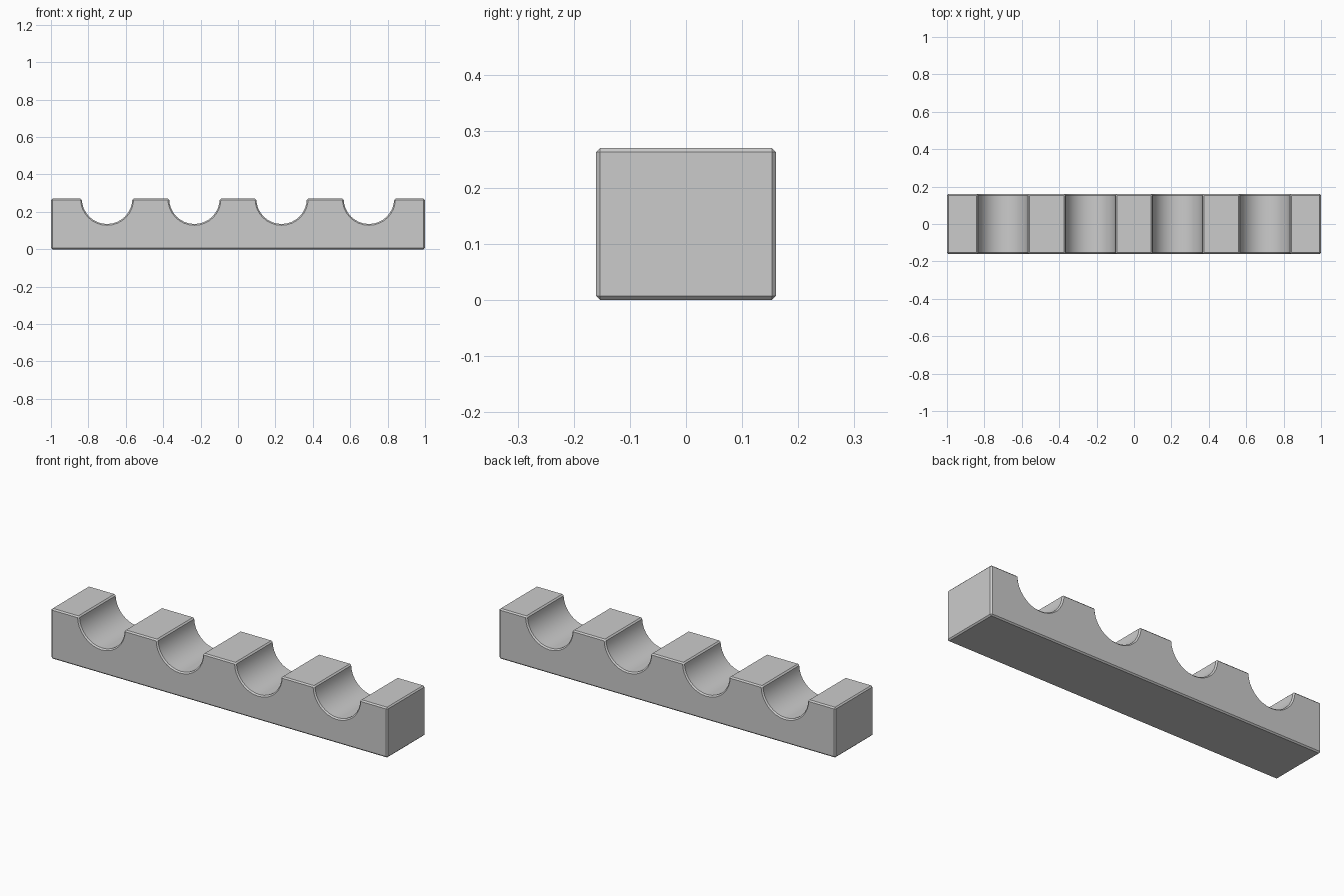
import bpy, bmesh
from math import pi, cos, sin

if "Cube" in bpy.data.objects:
    bpy.data.objects.remove(bpy.data.objects["Cube"])

HEIGHT, HALF_DEPTH = 0.27, 0.16
RADIUS, SEGMENTS = 0.135, 16
CENTRES = (-0.7, -0.233, 0.233, 0.7)

# Side profile: flat base, top edge scooped by four half-round grooves
profile = [(1, HEIGHT), (1, 0), (-1, 0), (-1, HEIGHT)]
for cx in CENTRES:
    for i in range(SEGMENTS + 1):
        a = pi + pi * i / SEGMENTS
        profile.append((cx + RADIUS * cos(a), HEIGHT + RADIUS * sin(a)))

# Extrude the profile through the depth
bm = bmesh.new()
face = bm.faces.new([bm.verts.new((x, -HALF_DEPTH, z)) for x, z in profile])
result = bmesh.ops.extrude_face_region(bm, geom=[face], use_keep_orig=True)
moved = [v for v in result["geom"] if isinstance(v, bmesh.types.BMVert)]
bmesh.ops.translate(bm, verts=moved, vec=(0, 2 * HALF_DEPTH, 0))
bmesh.ops.recalc_face_normals(bm, faces=bm.faces)
mesh = bpy.data.meshes.new("grooved_rack")
bm.to_mesh(mesh)
bm.free()

rack = bpy.data.objects.new("grooved_rack", mesh)
bpy.context.collection.objects.link(rack)
bpy.context.view_layer.objects.active = rack
rack.select_set(True)

# Fine chamfer on every sharp edge, smooth grooves
bevel = rack.modifiers.new("chamfer", 'BEVEL')
bevel.width = 0.007
bevel.segments = 1
bevel.limit_method = 'ANGLE'
bevel.angle_limit = pi / 6
bpy.ops.object.modifier_apply(modifier=bevel.name)
bpy.ops.object.shade_smooth_by_angle(angle=pi / 6)
